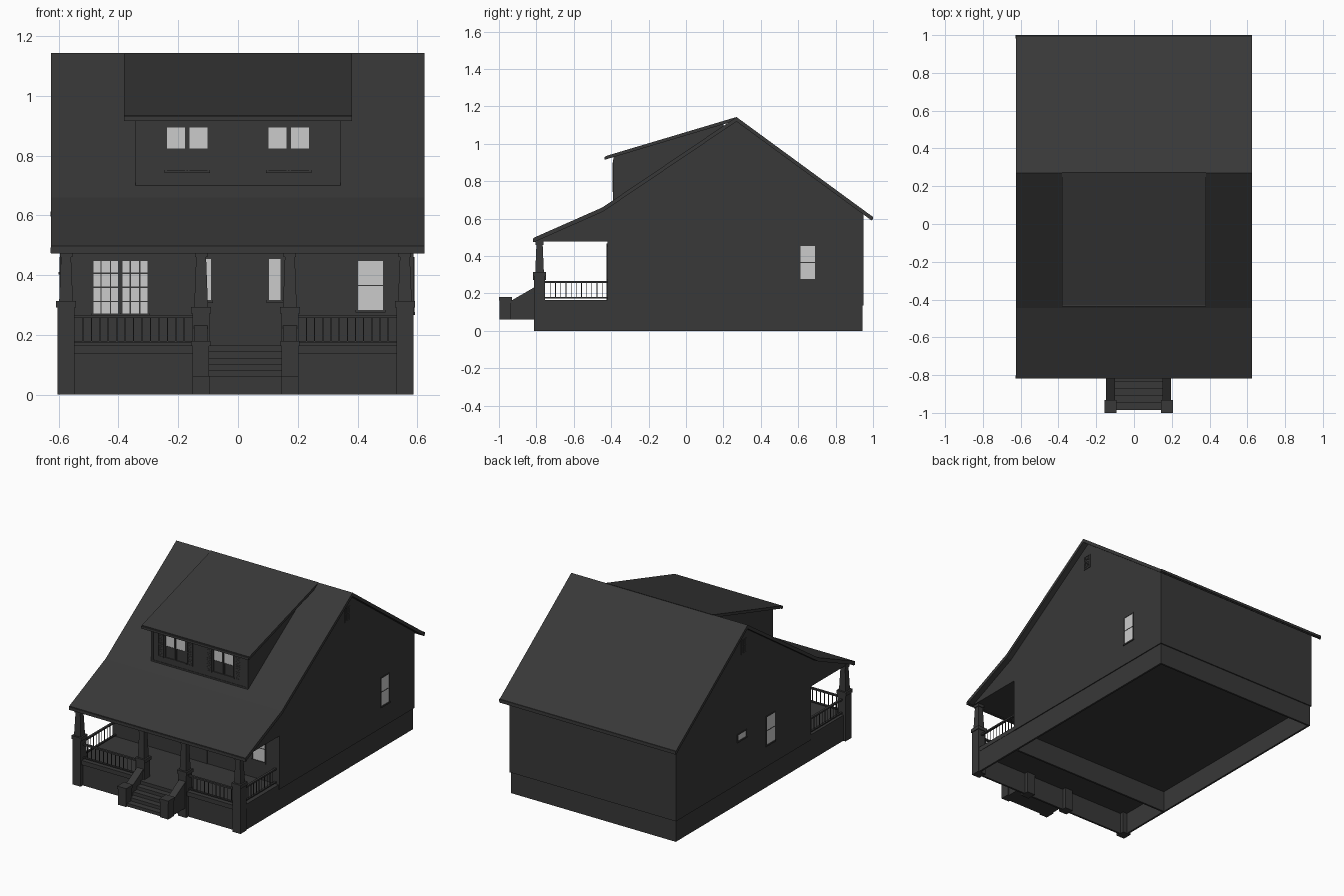
import bpy, bmesh
from mathutils import Vector

if "Cube" in bpy.data.objects:
    bpy.data.objects.remove(bpy.data.objects["Cube"])


def material(name, v):
    m = bpy.data.materials.new(name)
    m.diffuse_color = (v, v, v, 1)
    m.use_nodes = True
    m.node_tree.nodes["Principled BSDF"].inputs["Base Color"].default_value = m.diffuse_color
    return m


DARK = material("dark_grey", 0.04)
GLASS = material("pale_glass", 0.58)


def finish(name, bm, mat=DARK):
    bmesh.ops.recalc_face_normals(bm, faces=bm.faces)
    me = bpy.data.meshes.new(name)
    bm.to_mesh(me)
    bm.free()
    me.materials.append(mat)
    ob = bpy.data.objects.new(name, me)
    bpy.context.collection.objects.link(ob)
    return ob


def add_box(bm, x0, x1, y0, y1, z0, z1, taper=1.0):
    vs = bmesh.ops.create_cube(bm, size=1)["verts"]
    for v in vs:
        t = taper if v.co.z > 0 else 1.0
        v.co = Vector(((x0 + x1) / 2 + v.co.x * t * (x1 - x0),
                       (y0 + y1) / 2 + v.co.y * t * (y1 - y0),
                       (z0 + z1) / 2 + v.co.z * (z1 - z0)))


def boxes(name, items, mat=DARK):
    bm = bmesh.new()
    for b in items:
        add_box(bm, *b)
    return finish(name, bm, mat)


def prism(name, yz, x0, x1):
    """Extrude a side profile (y, z) along x."""
    bm = bmesh.new()
    f = bm.faces.new([bm.verts.new((x0, y, z)) for y, z in yz])
    ext = bmesh.ops.extrude_face_region(bm, geom=[f])["geom"]
    for v in ext:
        if isinstance(v, bmesh.types.BMVert):
            v.co.x = x1
    bm.faces.new([v for v in f.verts]) if not f.is_valid else None
    return finish(name, bm)


def slab(name, top, t, x0, x1):
    return prism(name, top + [(y, z - t) for y, z in reversed(top)], x0, x1)


# Wall placement: (u range, outward depth range, z range) -> box
def front_at(y):
    return lambda u0, u1, d0, d1, z0, z1: (u0, u1, y - d1, y - d0, z0, z1)


def side_at(x, s):
    return lambda u0, u1, d0, d1, z0, z1: (*sorted((x + s * d0, x + s * d1)), u0, u1, z0, z1)


def window(name, place, u0, u1, z0, z1, cols=1, rows=2, split=False):
    f, b = 0.006, 0.004
    bars = [(u0, u0 + f, -.003, .004, z0, z1), (u1 - f, u1, -.003, .004, z0, z1),
            (u0 + f, u1 - f, -.003, .004, z1 - f, z1), (u0 - .002, u1 + .002, -.003, .006, z0 - .003, z0 + f)]
    for i in range(1, cols):
        u = u0 + (u1 - u0) * i / cols
        bars.append((u - b / 2, u + b / 2, 0, .003, z0 + f, z1 - f))
    for i in range(1, rows):
        z = z0 + (z1 - z0) * i / rows
        bars.append((u0 + f, u1 - f, 0, .003, z - b / 2, z + b / 2))
    boxes(name + "_frame", [place(*p) for p in bars])
    gz = (z0 + z1) / 2 if split else z0 + f
    boxes(name + "_glass", [place(u0 + f, u1 - f, -.002, .0012, gz, z1 - f)], GLASS)


def shutter(name, place, u0, u1, z0, z1):
    f = 0.006
    p = [(u0, u0 + f, 0, .004, z0, z1), (u1 - f, u1, 0, .004, z0, z1), (u0, u1, 0, .0015, z0, z1)]
    p += [(u0, u1, 0, .004, z, z + f) for z in (z0, (z0 + z1) / 2, z1 - f)]
    n = 14
    p += [(u0 + f, u1 - f, 0, .003, z0 + (z1 - z0) * i / n, z0 + (z1 - z0) * i / n + .004) for i in range(1, n)]
    boxes(name, [place(*q) for q in p])


XL, XR = -0.594, 0.587      # side walls
YF, YB = -0.42, 0.95        # front and back walls

# Main body, with the closed porch ceiling and gables
prism("house_body", [(YB, .135), (YB, .63), (.27, 1.13), (-.446, .645), (-.80, .485), (-.80, .478),
                     (YF, .478), (YF, .135)], XL, XR)

# Hollow foundation and porch base
L, R, T = XL + .006, XR - .006, .012
boxes("foundation", [(L, L + T, -.79, .943, 0, .137), (R - T, R, -.79, .943, 0, .137),
                     (L + T, R - T, .943 - T, .943, 0, .137), (L + T, R - T, YF, YF + T, 0, .137),
                     (L + T, R - T, -.79, -.79 + T, 0, .137)])
boxes("porch_deck", [(L - .002, R + .002, -.803, YF, .137, .165)])

# Main roof with a gentler pitch over the porch
slab("main_roof", [(.995, .612), (.27, 1.143), (-.446, .66), (-.815, .497)], .024, -.626, .624)
boxes("eave_gutters", [(-.627, .625, -.818, -.803, .474, .493), (-.627, .625, .982, 1.0, .596, .612)])

# Shed dormer
prism("dormer_body", [(-.388, .68), (-.388, .93), (.2, 1.105), (.2, 1.06)], -.343, .343)
slab("dormer_roof", [(.272, 1.1435), (-.43, .934)], .018, -.381, .381)
boxes("dormer_fascia", [(-.381, .381, -.437, -.424, .915, .93)])
df = front_at(-.388)
boxes("dormer_trim", [df(s - .007, s + .007, 0, .003, .70, .915) for s in (-.336, .336)]
      + [df(-.343, .343, 0, .003, .70, .71)])
for s, tag in ((-1, "left"), (1, "right")):
    for i, (a, b) in enumerate(((.096, .168), (.172, .244))):
        window(f"dormer_window_{tag}_{i}", df, *sorted((s * a, s * b)), .745, .90, split=True)
    for i, (a, b) in enumerate(((.048, .088), (.254, .294))):
        shutter(f"dormer_shutter_{tag}_{i}", df, *sorted((s * a, s * b)), .742, .90)

# Porch front wall: windows, shutters, door
ff = front_at(YF)
window("front_window_left_0", ff, -.49, -.395, .265, .453, 3, 4)
window("front_window_left_1", ff, -.392, -.297, .265, .453, 3, 4)
shutter("front_shutter_0", ff, -.548, -.498, .265, .453)
shutter("front_shutter_1", ff, -.289, -.239, .265, .453)
window("front_window_right", ff, .395, .492, .277, .453)
window("sidelight_left", ff, -.137, -.085, .31, .46, rows=1)
window("sidelight_right", ff, .097, .148, .31, .46, rows=1)
boxes("front_door", [ff(-.06, .073, 0, .002, .165, .46)])
boxes("door_frame", [ff(*p) for p in ((-.066, -.06, 0, .005, .165, .466), (.073, .079, 0, .005, .165, .466),
                                      (-.06, .073, 0, .005, .46, .466))])

# Side windows and gable vents
rs, ls = side_at(XR, 1), side_at(XL, -1)
window("right_window", rs, .605, .697, .27, .46)
window("left_window", ls, -.055, .04, .27, .46)
window("left_small_window", ls, .235, .33, .405, .455, rows=1)
for tag, pl in (("right", rs), ("left", ls)):
    shutter("gable_vent_" + tag, pl, .238, .292, .952, 1.042)

# Porch piers with caps and tapered columns
for tag, a, b, h in (("outer_left", -.604, -.547, .30), ("inner_left", -.152, -.095, .28),
                     ("inner_right", .145, .202, .28), ("outer_right", .53, .587, .30)):
    c = (a + b) / 2
    boxes("porch_pier_" + tag, [(a, b, -.813, -.753, 0, h)])
    boxes("pier_cap_" + tag, [(a - .005, b + .005, -.818, -.748, h - .008, h + .014)])
    boxes("porch_column_" + tag, [(c - .023, c + .023, -.806, -.76, h + .014, .462, .72),
                                  (c - .021, c + .021, -.804, -.762, .46, .485)])


# Railings
def railing(name, place, u0, u1):
    n = round((u1 - u0) / .028)
    p = [(u0, u1, -.007, .007, .256, .266), (u0, u1, -.006, .006, .173, .18)]
    p += [(u0 + (u1 - u0) * i / n - .0018, u0 + (u1 - u0) * i / n + .0018, -.0018, .0018, .18, .256)
          for i in range(1, n)]
    boxes(name, [place(*q) for q in p])


railing("front_railing_left", front_at(-.783), -.547, -.152)
railing("front_railing_right", front_at(-.783), .202, .53)
railing("side_railing_left", side_at(-.575, -1), -.753, YF)
railing("side_railing_right", side_at(.56, 1), -.753, YF)

# Entry steps, raised above the low ground line
N = 5
boxes("entry_steps", [(-.105, .157, -.985 + i * .037, -.80, .06 + i * .021, .06 + (i + 1) * .021) for i in range(N)])
for tag, c in (("left", -.1245), ("right", .174)):
    prism("stair_wall_" + tag, [(-.94, .06), (-.94, .147), (-.81, .222), (-.81, .06)], c - .019, c + .019)
    prism("stair_wall_cap_" + tag, [(-.94, .145), (-.94, .158), (-.81, .233), (-.81, .22)], c - .023, c + .023)
    boxes("stair_pier_" + tag, [(c - .028, c + .028, -.996, -.935, .06, .165)])
    boxes("stair_pier_cap_" + tag, [(c - .032, c + .032, -1.0, -.931, .163, .18)])
